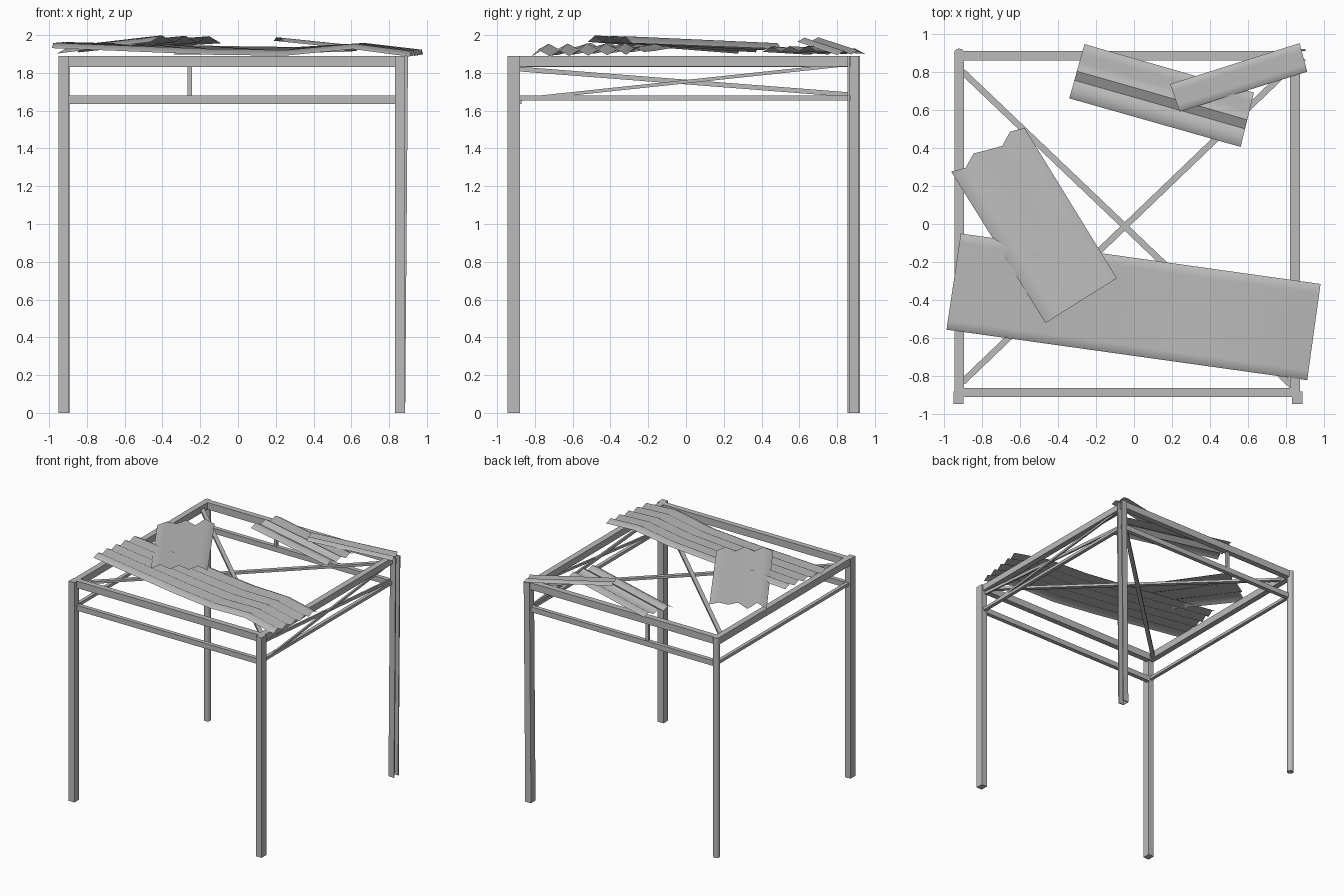
import bpy, bmesh, math
from mathutils import Vector

cube = bpy.data.objects.get("Cube")
if cube:
    bpy.data.objects.remove(cube, do_unlink=True)

# Single bare metal colour
metal = bpy.data.materials.new("weathered grey metal")
metal.use_nodes = True
GREY = (0.5, 0.5, 0.5, 1)
metal.diffuse_color = GREY
metal.node_tree.nodes["Principled BSDF"].inputs["Base Color"].default_value = GREY


def finish(bm, name, smooth=False):
    mesh = bpy.data.meshes.new(name)
    bm.to_mesh(mesh)
    bm.free()
    mesh.materials.append(metal)
    for p in mesh.polygons:
        p.use_smooth = smooth
    obj = bpy.data.objects.new(name, mesh)
    bpy.context.collection.objects.link(obj)
    return obj


def box(name, x, y, z):
    """Box from (min, max) ranges."""
    bm = bmesh.new()
    bmesh.ops.create_cube(bm, size=1)
    for v in bm.verts:
        v.co = [r[0] if c < 0 else r[1] for c, r in zip(v.co, (x, y, z))]
    return finish(bm, name)


def bar(name, a, b, width, height):
    """Rectangular bar running from a to b."""
    a, b = Vector(a), Vector(b)
    d = (b - a).normalized()
    side = d.cross(Vector((0, 0, 1))).normalized()
    up = side.cross(d)
    bm = bmesh.new()
    bmesh.ops.create_cube(bm, size=1)
    for v in bm.verts:
        end = a if v.co.x < 0 else b
        v.co = end + side * v.co.y * width + up * v.co.z * height
    return finish(bm, name)


def sheet(name, near, far, folds, depth, ragged=0, flipped=()):
    """Zigzag corrugated sheet between two long edges."""
    bm = bmesh.new()
    columns = 2 * folds
    rows = []
    for n, f in zip(near, far):
        n, f = Vector(n), Vector(f)
        row = []
        for i in range(columns + 1):
            p = n.lerp(f, i / columns)
            p.z += depth if i % 2 else -depth
            row.append(p)
        rows.append(row)
    # Torn first end
    along = (rows[1][0] - rows[0][0]).normalized()
    for i, p in enumerate(rows[0]):
        p += along * ragged * math.sin(i * 2.1)
    grid = [[bm.verts.new(p) for p in row] for row in rows]
    turned = []
    for r0, r1 in zip(grid, grid[1:]):
        for i in range(columns):
            face = bm.faces.new((r0[i], r1[i], r1[i + 1], r0[i + 1]))
            if i in flipped:
                turned.append(face)
    if turned:
        bmesh.ops.split(bm, geom=turned)
        bm.faces.ensure_lookup_table()
        strip = [f for f in bm.faces if all(len(e.link_faces) == 1 for e in f.edges)]
        bmesh.ops.reverse_faces(bm, faces=strip)
    return finish(bm, name, True)


TOP = 1.89

# Square front posts
for name, x in (("front_right_post", -0.922), ("front_left_post", 0.858)):
    box(name, (x - 0.027, x + 0.027), (-0.945, -0.88), (0, TOP))

# Round back post
bm = bmesh.new()
bmesh.ops.create_cone(bm, cap_ends=True, segments=12, radius1=0.027, radius2=0.027, depth=TOP)
bmesh.ops.translate(bm, verts=bm.verts, vec=(-0.918, 0.895, TOP / 2))
post = finish(bm, "back_right_post")
for p in post.data.polygons:
    p.use_smooth = abs(p.normal.z) < 0.5

# Open channel back post, leaning slightly outward
bm = bmesh.new()
levels = []
for z, lean in ((0, 0), (TOP, 0.015)):
    outline = ((0.885, 0.86), (0.835, 0.86), (0.835, 0.915), (0.885, 0.915))
    levels.append([bm.verts.new((x + lean, y, z)) for x, y in outline])
for i in range(3):
    bm.faces.new((levels[0][i], levels[0][i + 1], levels[1][i + 1], levels[1][i]))
channel = finish(bm, "back_left_post")
mod = channel.modifiers.new("thickness", "SOLIDIFY")
mod.thickness = 0.01
mod.offset = 0

# Top frame
box("front_top_beam", (-0.9, 0.84), (-0.91, -0.862), (1.83, TOP))
box("back_top_beam", (-0.9, 0.85), (0.86, 0.91), (1.83, TOP))
box("right_top_beam", (-0.943, -0.893), (-0.89, 0.89), (1.83, TOP))
box("left_top_beam", (0.82, 0.872), (-0.89, 0.87), (1.835, TOP))

# Lower rails: an upright flange with a small ledge
for name, y in (("front", -0.89), ("back", 0.885)):
    box(name + "_lower_rail", (-0.9, 0.84), (y - 0.018, y + 0.018), (1.635, 1.68))
for name, x in (("right", -0.918), ("left", 0.85)):
    box(name + "_lower_rail", (x - 0.015, x + 0.015), (-0.89, 0.87), (1.655, 1.68))
box("back_strut", (-0.268, -0.243), (0.87, 0.895), (1.67, 1.84))

# Diagonal braces
bar("roof_brace_a", (-0.9, 0.8, 1.85), (0.84, -0.86, 1.85), 0.033, 0.02)
bar("roof_brace_b", (-0.9, -0.83, 1.845), (0.84, 0.84, 1.845), 0.033, 0.02)
bar("side_brace_a", (0.845, -0.88, 1.82), (0.845, 0.86, 1.685), 0.015, 0.025)
bar("side_brace_b", (0.855, -0.88, 1.66), (0.855, 0.86, 1.845), 0.015, 0.018)

# Long sagging roof sheet
near_z = (1.945, 1.91, 1.905, 1.94, 1.9)
far_z = (1.95, 1.93, 1.925, 1.945, 1.91)
stations = (0, 0.45, 0.65, 0.84, 1)
near, far = [], []
for t, zn, zf in zip(stations, near_z, far_z):
    near.append((-0.985 + 1.895 * t, -0.555 - 0.265 * t, zn))
    far.append((-0.91 + 1.89 * t, -0.05 - 0.265 * t, zf))
sheet("long_roof_sheet", near, far, 5, 0.014)

# Loose sheets
sheet("tilted_roof_sheet",
      [(-0.96, 0.275, 1.92), (-0.465, -0.52, 1.982)],
      [(-0.575, 0.505, 1.945), (-0.09, -0.285, 1.975)], 3, 0.018, 0.025)
sheet("back_roof_sheet",
      [(-0.34, 0.66, 1.91), (0.56, 0.405, 1.925)],
      [(-0.26, 0.945, 1.915), (0.63, 0.69, 1.93)], 3, 0.014, 0, (2,))
sheet("small_roof_sheet",
      [(0.24, 0.59, 1.975), (0.91, 0.80, 1.905)],
      [(0.19, 0.735, 1.98), (0.87, 0.95, 1.91)], 2, 0.01)
